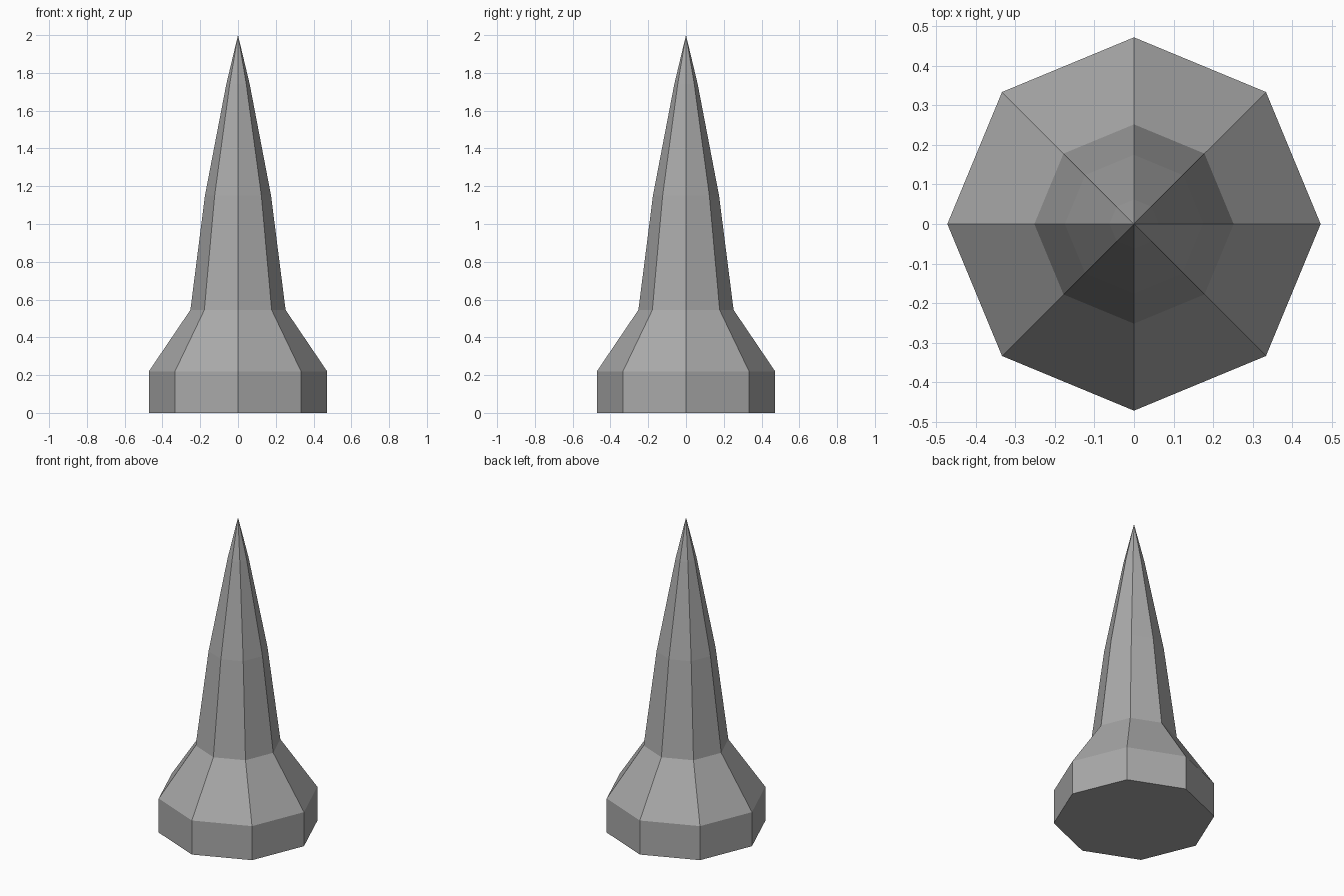
import bpy
import bmesh
from math import cos, sin, tau

cube = bpy.data.objects.get("Cube")
if cube:
    bpy.data.objects.remove(cube, do_unlink=True)

SIDES = 8
# Rings of the spike as (radius, height), from the foot up to the tip
PROFILE = [(0.472, 0), (0.472, 0.22), (0.252, 0.545), (0.175, 1.15), (0.062, 1.74)]
TIP = 2.0

stone = bpy.data.materials.new("grey stone")
stone.use_nodes = True
grey = (0.4, 0.4, 0.4, 1)
stone.diffuse_color = grey
stone.node_tree.nodes["Principled BSDF"].inputs["Base Color"].default_value = grey

# Octagonal rings, with corners on the x and y axes
bm = bmesh.new()
rings = [[bm.verts.new((r * cos(tau * i / SIDES), r * sin(tau * i / SIDES), z))
          for i in range(SIDES)] for r, z in PROFILE]
tip = bm.verts.new((0, 0, TIP))

# Base, walls and pointed top
bm.faces.new(rings[0][::-1])
for i in range(SIDES):
    j = (i + 1) % SIDES
    for low, high in zip(rings, rings[1:]):
        bm.faces.new((low[i], low[j], high[j], high[i]))
    bm.faces.new((rings[-1][i], rings[-1][j], tip))

mesh = bpy.data.meshes.new("spike")
bm.to_mesh(mesh)
bm.free()
mesh.materials.append(stone)
spike = bpy.data.objects.new("spike", mesh)
bpy.context.collection.objects.link(spike)
